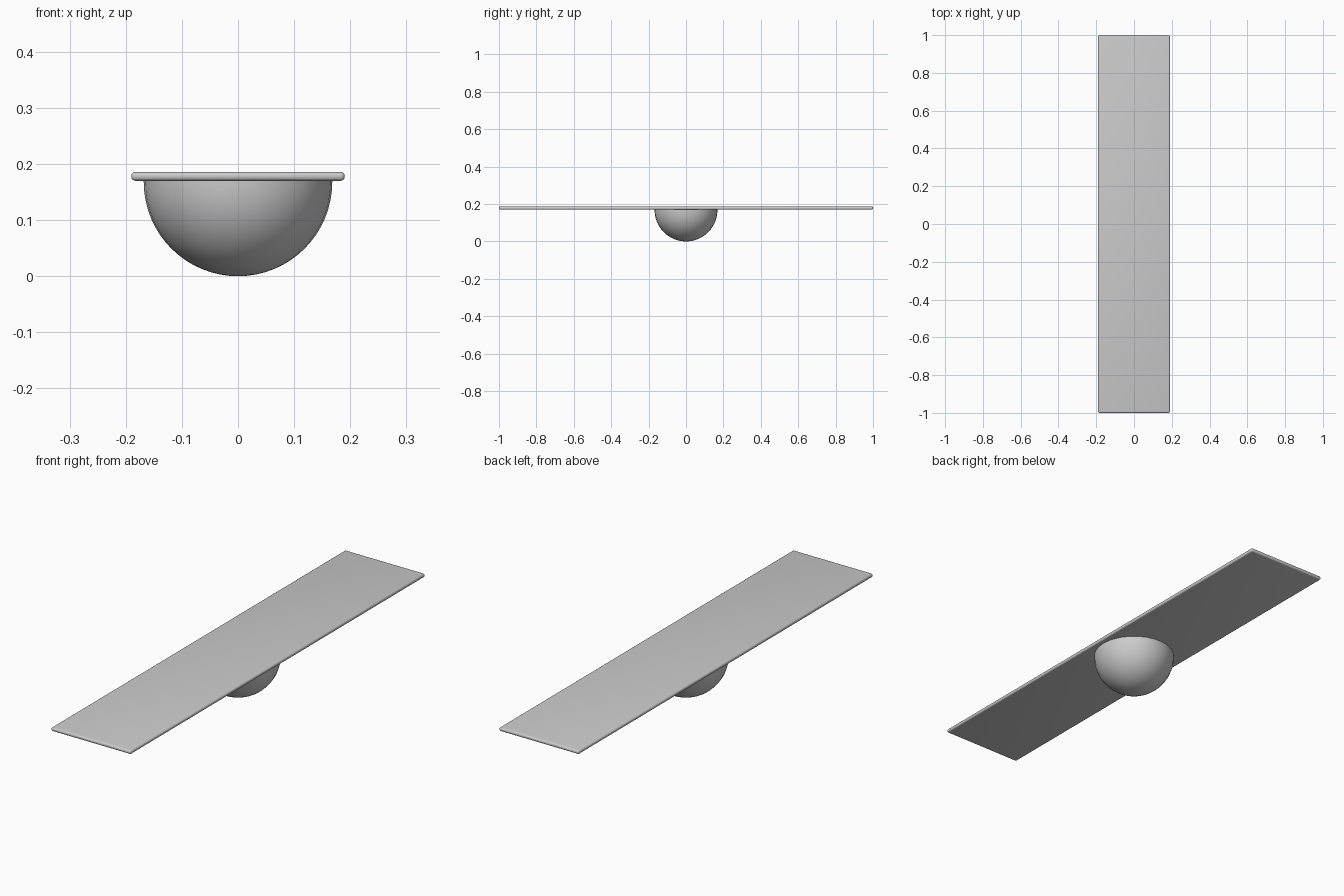
import bpy, bmesh
from mathutils import Vector

if "Cube" in bpy.data.objects:
    bpy.data.objects.remove(bpy.data.objects["Cube"])

R = 0.168            # dome radius
Z0, Z1 = 0.170, 0.186  # plank underside and top


def add_object(name, bm):
    for f in bm.faces:
        f.smooth = True
    mesh = bpy.data.meshes.new(name)
    bm.to_mesh(mesh)
    bm.free()
    ob = bpy.data.objects.new(name, mesh)
    bpy.context.collection.objects.link(ob)
    return ob


# Plank: long thin board with fully rounded edges
bm = bmesh.new()
bmesh.ops.create_cube(bm, size=1)
bmesh.ops.scale(bm, vec=Vector((0.38, 2.0, Z1 - Z0)), verts=bm.verts)
bmesh.ops.translate(bm, vec=Vector((0, 0, (Z0 + Z1) / 2)), verts=bm.verts)
plank = add_object("plank", bm)
bev = plank.modifiers.new("rounded_edges", 'BEVEL')
bev.width = 0.007
bev.segments = 4
bev.harden_normals = False

# Dome: lower half of a sphere, capped just inside the plank
bm = bmesh.new()
bmesh.ops.create_uvsphere(bm, u_segments=32, v_segments=32, radius=R)
bmesh.ops.delete(bm, geom=[v for v in bm.verts if v.co.z > 1e-4], context='VERTS')
rim = [e for e in bm.edges if e.is_boundary]
wall = bmesh.ops.extrude_edge_only(bm, edges=rim)["geom"]
bmesh.ops.translate(bm, vec=Vector((0, 0, Z0 - R + 0.002)),
                    verts=[g for g in wall if isinstance(g, bmesh.types.BMVert)])
bmesh.ops.holes_fill(bm, edges=[e for e in bm.edges if e.is_boundary], sides=0)
bmesh.ops.recalc_face_normals(bm, faces=bm.faces)
bmesh.ops.translate(bm, vec=Vector((0, 0, R)), verts=bm.verts)
dome = add_object("rocker_dome", bm)
bpy.context.view_layer.objects.active = dome
dome.select_set(True)
bpy.ops.object.shade_smooth_by_angle()
